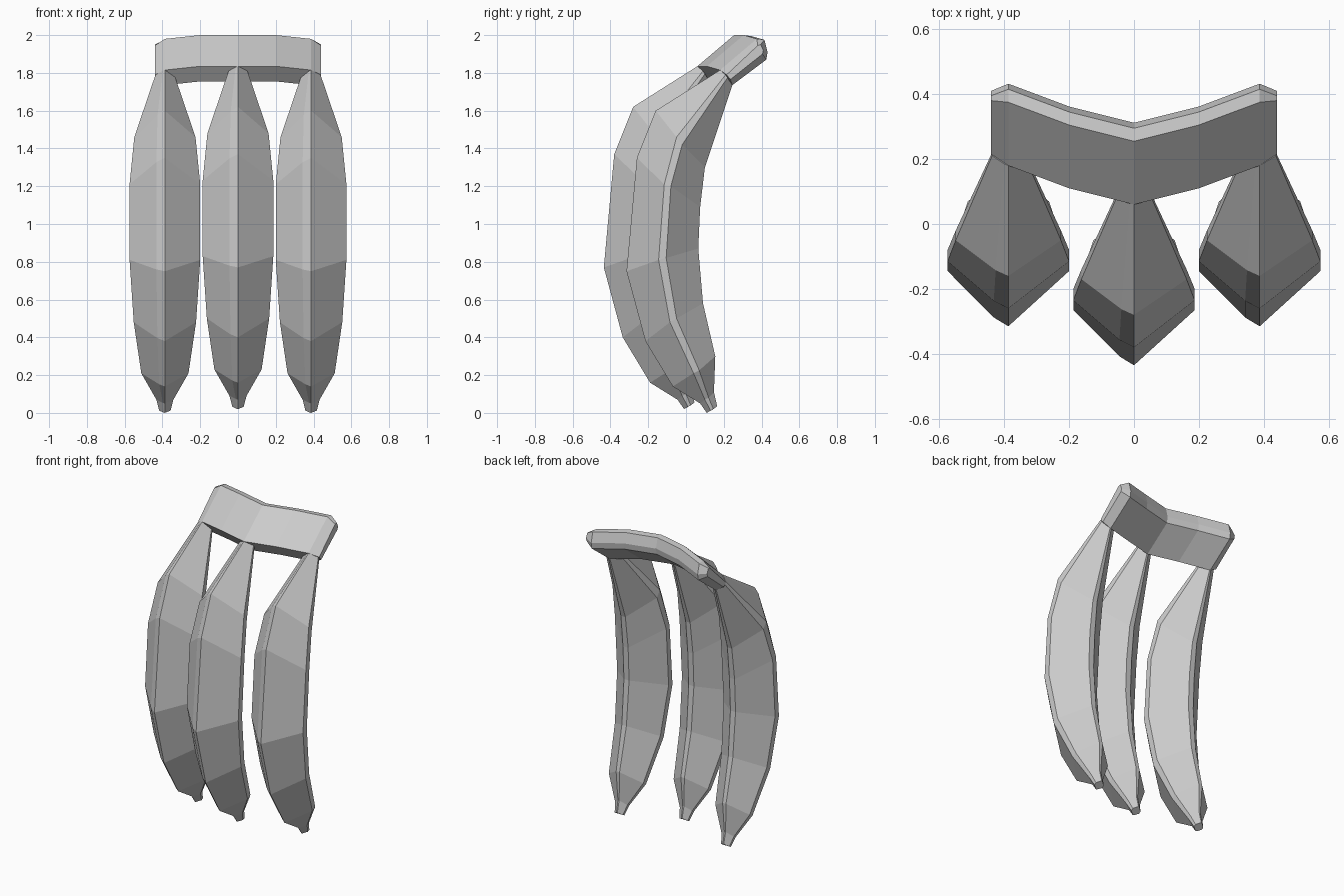
import bpy, bmesh

cube = bpy.data.objects.get("Cube")
if cube:
    bpy.data.objects.remove(cube)

grey = bpy.data.materials.new("plain grey")
grey.use_nodes = True
colour = (0.6, 0.6, 0.6, 1)
grey.diffuse_color = colour
grey.node_tree.nodes["Principled BSDF"].inputs["Base Color"].default_value = colour


def loft(name, rings, location=(0, 0, 0)):
    """Skin a row of rings with quads and cap both ends."""
    bm = bmesh.new()
    loops = [[bm.verts.new(p) for p in ring] for ring in rings]
    n = len(loops[0])
    for a, b in zip(loops, loops[1:]):
        for i in range(n):
            j = (i + 1) % n
            bm.faces.new((a[i], a[j], b[j], b[i]))
    bm.faces.new(loops[0])
    bm.faces.new(loops[-1])
    bmesh.ops.recalc_face_normals(bm, faces=bm.faces)
    mesh = bpy.data.meshes.new(name)
    bm.to_mesh(mesh)
    bm.free()
    mesh.materials.append(grey)
    obj = bpy.data.objects.new(name, mesh)
    obj.location = location
    bpy.context.collection.objects.link(obj)
    return obj


def fruit_ring(w, front, side_a, side_b, back):
    """Diamond section with trimmed side, back and left front corners."""
    trim = [f + (s - f) * 0.16 for f, s in zip(front, side_a)]
    return [(0, *front), (-w * 0.24, *trim), (-w, *side_a), (-w, *side_b),
            (-w * 0.1, *back), (w * 0.1, *back), (w, *side_b), (w, *side_a)]


# Half width, then (y, z) of front ridge, side strip edges and back ridge
sections = [
    (0.050, (0.18, 1.815), (0.21, 1.79), (0.22, 1.775), (0.245, 1.735)),
    (0.162, (-0.16, 1.60), (-0.05, 1.46), (-0.02, 1.42), (0.10, 1.30)),
    (0.187, (-0.26, 1.35), (-0.115, 1.21), (-0.08, 1.20), (0.075, 1.09)),
    (0.187, (-0.315, 0.75), (-0.145, 0.81), (-0.105, 0.82), (0.065, 0.87)),
    (0.165, (-0.215, 0.38), (-0.085, 0.48), (-0.05, 0.50), (0.09, 0.58)),
    (0.125, (-0.07, 0.14), (0.04, 0.21), (0.07, 0.225), (0.155, 0.30)),
    (0.045, (0.075, 0.05), (0.10, 0.07), (0.12, 0.08), (0.148, 0.11)),
    (0.030, (0.11, 0.00), (0.13, 0.012), (0.145, 0.02), (0.165, 0.035)),
]
rings = [fruit_ring(*s) for s in sections]
for name, place in (("right_fruit", (-0.387, 0, 0)),
                    ("middle_fruit", (0, -0.12, 0.02)),
                    ("left_fruit", (0.387, 0, 0))):
    loft(name, rings, place)

# Bent crown joining the stalks, with tapered ends
profile = [(0.06, 1.835), (0.255, 2.0), (0.295, 1.995),
           (0.312, 1.93), (0.305, 1.89), (0.125, 1.755)]
end = [(0.215, 1.79), (0.38, 1.945), (0.395, 1.95),
       (0.41, 1.92), (0.405, 1.90), (0.235, 1.765)]


def crown_ring(x):
    t = abs(x)
    if t > 0.4:
        return [(x, y, z) for y, z in end]
    shift, drop = (0.12, 0.02) if t > 0.3 else (0.05, 0) if t else (0, 0)
    return [(x, y + shift, z - drop) for y, z in profile]


loft("crown", [crown_ring(x) for x in (-0.44, -0.387, -0.2, 0, 0.2, 0.387, 0.44)])
